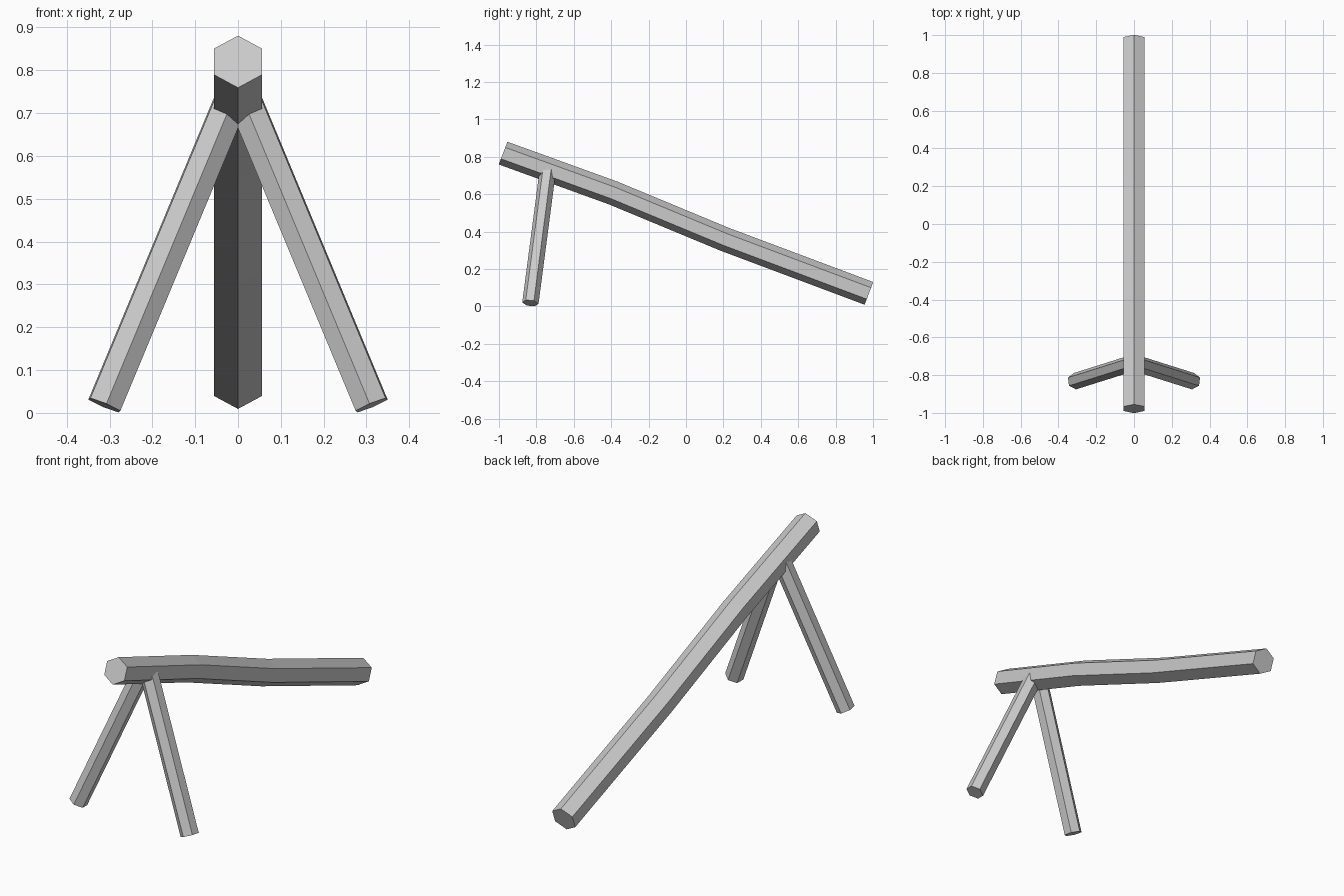
import bpy, bmesh
from math import cos, sin, radians
from mathutils import Vector

if "Cube" in bpy.data.objects:
    bpy.data.objects.remove(bpy.data.objects["Cube"])


def hex_bar(name, path, radius, side, twist=0):
    """Flat-faced hexagonal bar along a path; a corner points along the axis square to 'side'."""
    pts = [Vector(p) for p in path]
    bm = bmesh.new()
    d = (pts[-1] - pts[0]).normalized()
    u = Vector(side)
    u = (u - u.dot(d) * d).normalized()
    v = d.cross(u)
    rings = []
    for p in pts:
        angles = [radians(60 * i + 30 + twist) for i in range(6)]
        rings.append([bm.verts.new(p + radius * (cos(a) * u + sin(a) * v)) for a in angles])
    for a, b in zip(rings, rings[1:]):
        for i in range(6):
            j = (i + 1) % 6
            bm.faces.new((a[i], a[j], b[j], b[i]))
    bm.faces.new(rings[0][::-1])
    bm.faces.new(rings[-1])
    bmesh.ops.recalc_face_normals(bm, faces=bm.faces)
    mesh = bpy.data.meshes.new(name)
    bm.to_mesh(mesh)
    bm.free()
    obj = bpy.data.objects.new(name, mesh)
    bpy.context.collection.objects.link(obj)
    return obj


# Long sloping beam with a slight bend
hex_bar("beam", [(0, -0.978, 0.82), (0, -0.39, 0.607), (0, 0.21, 0.358), (0, 0.978, 0.07)],
        0.065, (1, 0, 0))

# Pair of splayed legs under the raised end
for s, label in ((1, "right_leg"), (-1, "left_leg")):
    hex_bar(label, [(s * 0.312, -0.832, 0.018), (s * 0.02, -0.74, 0.72)],
            0.044, (s, 0, 0), twist=-7 * s)
